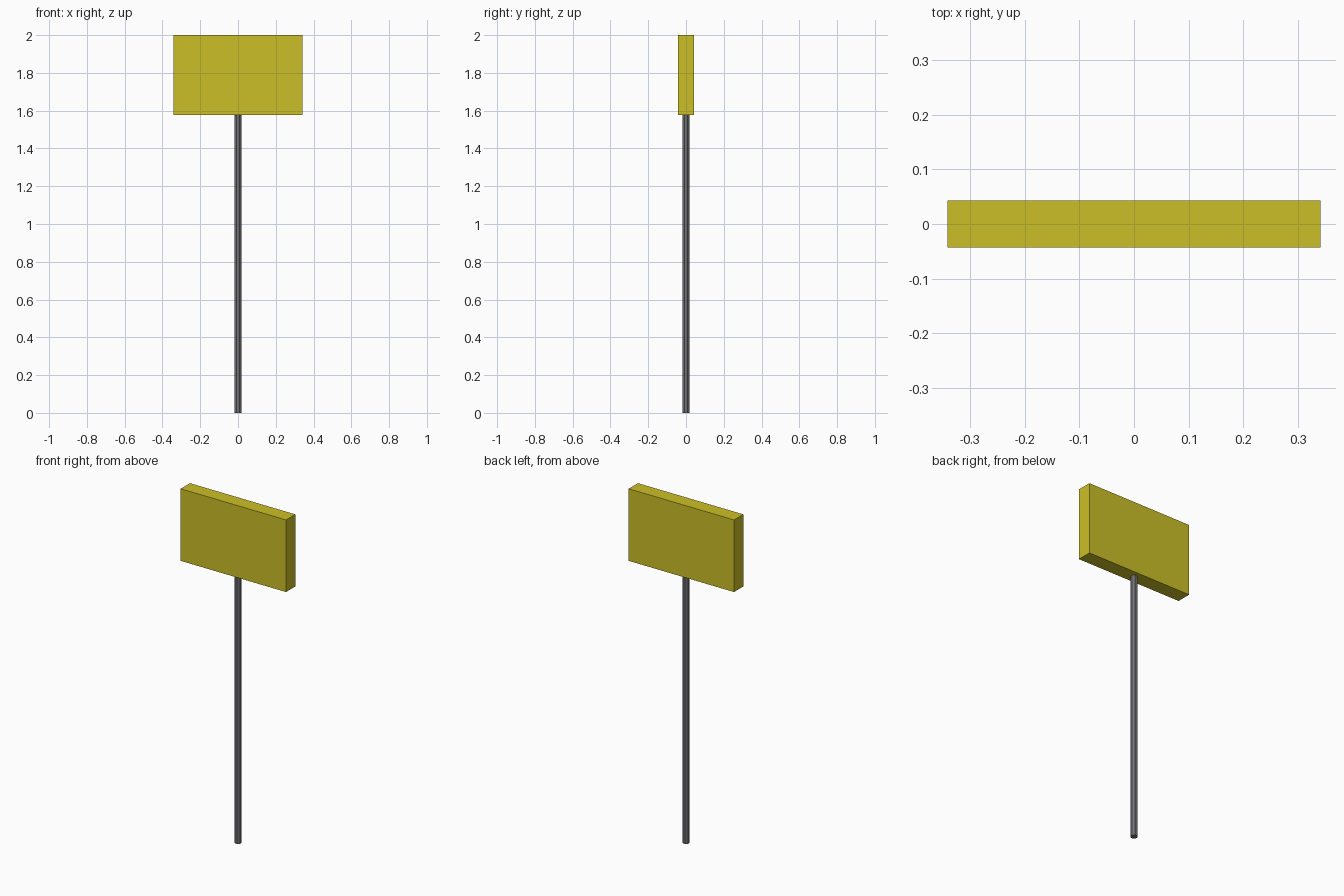
import bpy
import math

if "Cube" in bpy.data.objects:
    bpy.data.objects.remove(bpy.data.objects["Cube"])


def material(name, colour):
    mat = bpy.data.materials.new(name)
    mat.diffuse_color = (*colour, 1.0)
    mat.use_nodes = True
    mat.node_tree.nodes["Principled BSDF"].inputs["Base Color"].default_value = mat.diffuse_color
    return mat


BOARD_BOTTOM, TOP = 1.577, 2.0
BOARD_WIDTH, BOARD_DEPTH = 0.684, 0.086
POLE_RADIUS = 0.02

# Upright pole: eight flat sides, reaching the underside of the board
bpy.ops.mesh.primitive_cylinder_add(
    vertices=8, radius=POLE_RADIUS, depth=BOARD_BOTTOM,
    location=(0, 0, BOARD_BOTTOM / 2), rotation=(0, 0, math.pi / 8))
pole = bpy.context.object
pole.name = "pole"
pole.data.materials.append(material("dark_grey", (0.17, 0.17, 0.18)))

# Yellow sign board on top
bpy.ops.mesh.primitive_cube_add(size=1, location=(0, 0, (BOARD_BOTTOM + TOP) / 2))
board = bpy.context.object
board.name = "sign_board"
board.scale = (BOARD_WIDTH, BOARD_DEPTH, TOP - BOARD_BOTTOM)
bpy.ops.object.transform_apply(location=False, rotation=False, scale=True)
board.data.materials.append(material("yellow", (0.6, 0.52, 0.02)))
